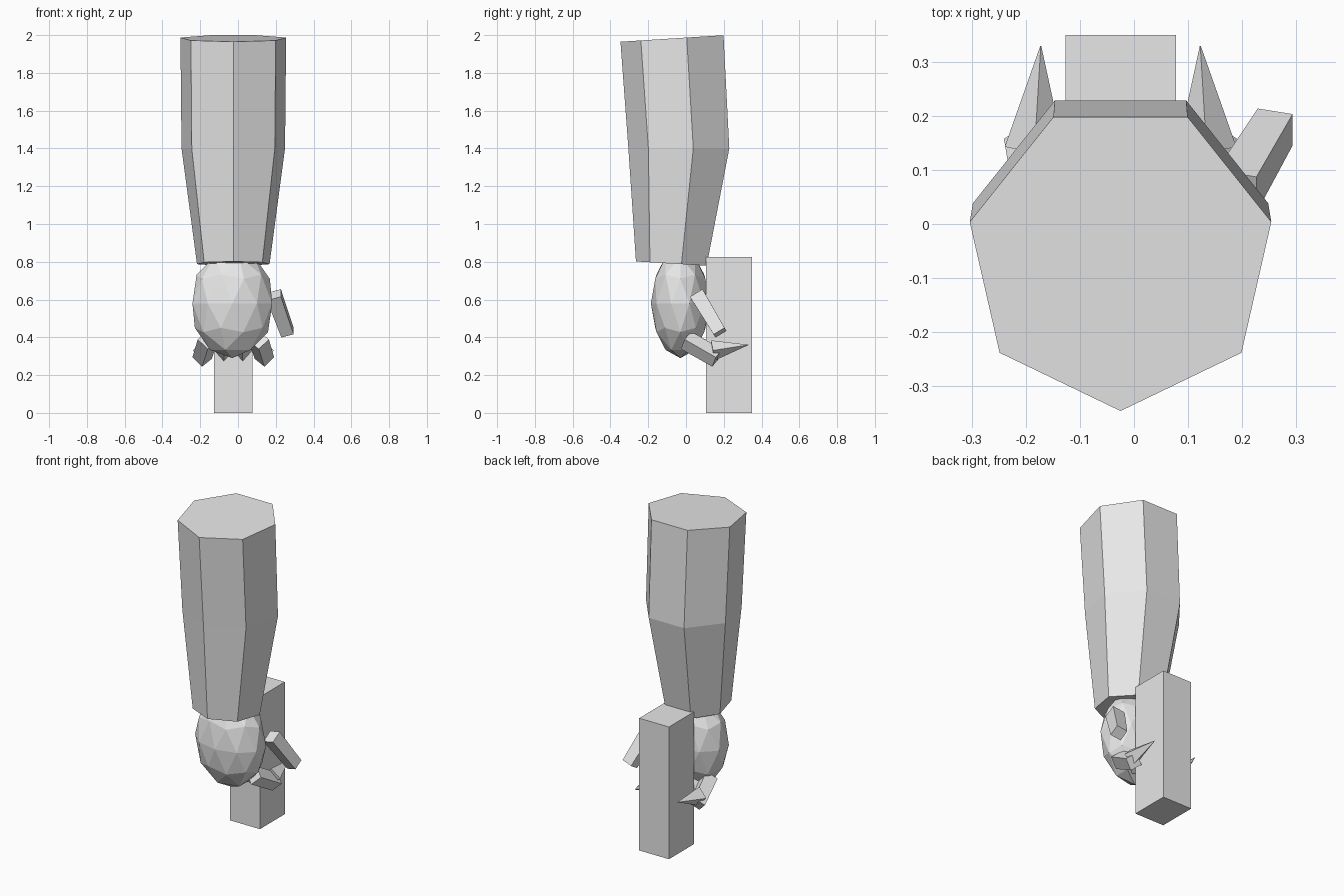
import bpy, bmesh, math
from mathutils import Vector

cube = bpy.data.objects.get("Cube")
if cube:
    bpy.data.objects.remove(cube)

grey = bpy.data.materials.new("plain_grey")
grey.use_nodes = True
grey.diffuse_color = (0.8, 0.8, 0.8, 1)
grey.node_tree.nodes["Principled BSDF"].inputs["Base Color"].default_value = (0.8, 0.8, 0.8, 1)

MID = -0.025  # x of the arm's centre line


def finish(name, bm):
    bmesh.ops.recalc_face_normals(bm, faces=bm.faces)
    mesh = bpy.data.meshes.new(name)
    bm.to_mesh(mesh)
    bm.free()
    mesh.materials.append(grey)
    obj = bpy.data.objects.new(name, mesh)
    bpy.context.collection.objects.link(obj)
    return obj


def loft(name, rings):
    """Skin a list of equal-length point rings and cap both ends."""
    bm = bmesh.new()
    loops = [[bm.verts.new(p) for p in ring] for ring in rings]
    n = len(loops[0])
    for a, b in zip(loops, loops[1:]):
        for i in range(n):
            j = (i + 1) % n
            bm.faces.new((a[i], a[j], b[j], b[i]))
    bm.faces.new(loops[0])
    bm.faces.new(loops[-1])
    return finish(name, bm)


def bar(name, start, end, r1, r2, roll=0):
    """Four-sided bar between two points, tapering from r1 to r2."""
    start, end = Vector(start), Vector(end)
    d = (end - start).normalized()
    u = Vector((1, 0, 0))
    u = (u - d * u.dot(d)).normalized()
    v = d.cross(u)
    angles = [math.radians(roll + 90 * k) for k in range(4)]
    return loft(name, [[c + (u * math.cos(a) + v * math.sin(a)) * r for a in angles]
                       for c, r in ((start, r1), (end, r2))])


# Forearm: seven-sided rings (centre y, radius, height, slope along y)
def ring(cy, r, z, slope):
    points = []
    for k in range(7):
        a = math.tau * k / 7
        y = -math.cos(a) * r
        points.append((MID + math.sin(a) * r, cy + y, z + slope * y))
    return points


loft("forearm", [ring(-0.068, 0.197, 0.79, -0.06),
                 ring(-0.024, 0.281, 1.4, 0),
                 ring(-0.06, 0.287, 1.983, 0.063)])

# Palm: faceted ball
bm = bmesh.new()
bmesh.ops.create_icosphere(bm, subdivisions=2, radius=1)
bmesh.ops.scale(bm, vec=(0.222, 0.156, 0.29), verts=bm.verts)
bmesh.ops.translate(bm, vec=(-0.03, -0.03, 0.58), verts=bm.verts)
finish("palm", bm)

# Held handle: plain block
bm = bmesh.new()
bmesh.ops.create_cube(bm, size=1)
bmesh.ops.scale(bm, vec=(0.205, 0.245, 0.825), verts=bm.verts)
bmesh.ops.translate(bm, vec=(MID, 0.228, 0.4125), verts=bm.verts)
finish("handle", bm)

# Fingers: two outer ones splay around the handle, two inner ones meet it
for side, label in ((-1, "right"), (1, "left")):
    bar(f"{label}_outer_finger", (MID + side * 0.135, 0.0, 0.385),
        (MID + side * 0.165, 0.165, 0.29), 0.054, 0.052)
    bar(f"{label}_outer_fingertip", (MID + side * 0.16, 0.14, 0.33),
        (MID + side * 0.148, 0.33, 0.36), 0.055, 0.001)
    bar(f"{label}_inner_finger", (MID + side * 0.05, 0.0, 0.385),
        (MID + side * 0.05, 0.165, 0.30), 0.05, 0.05)

# Thumb
bar("thumb", (0.19, 0.06, 0.625), (0.262, 0.18, 0.425), 0.055, 0.048, 45)
